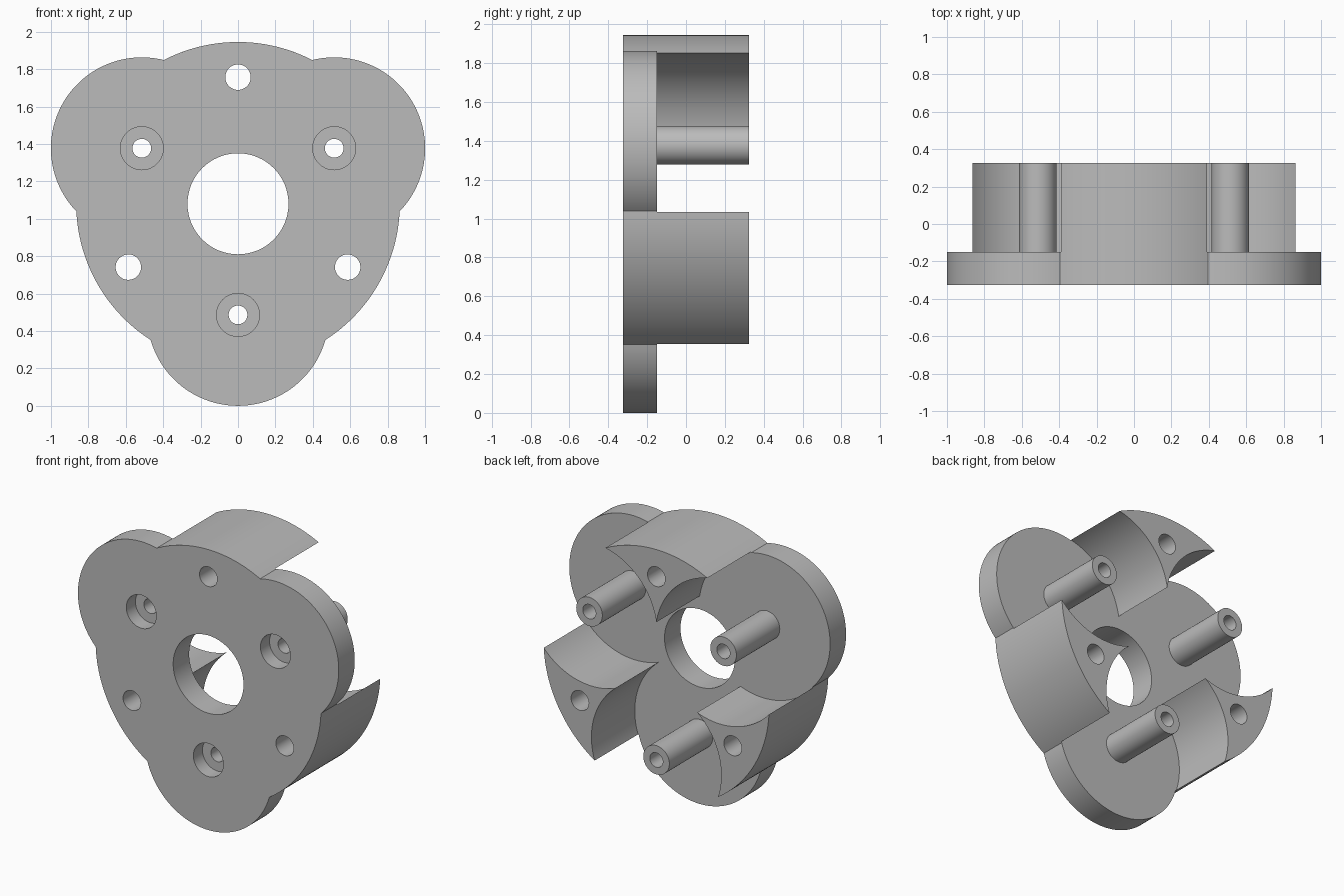
import bpy, bmesh, math
from mathutils import Matrix

if "Cube" in bpy.data.objects:
    bpy.data.objects.remove(bpy.data.objects["Cube"], do_unlink=True)

# Main dimensions; the outline lies in the XZ plane, depth runs along Y
CENTRE = complex(0, 1.08)
FRONT, STEP, BACK = -0.325, -0.15, 0.325
DISC_R, LOBE_R, LOBE_D = 0.865, 0.486, 0.594
POCKET_D, POCKET_R = 0.568, 0.498
LOBE_ANGLES = (30, 150, 270)
WEDGE_ANGLES = (90, 210, 330)

grey = bpy.data.materials.new("grey")
grey.use_nodes = True
grey.diffuse_color = (0.5, 0.5, 0.5, 1)
grey.node_tree.nodes["Principled BSDF"].inputs["Base Color"].default_value = (0.5, 0.5, 0.5, 1)


def polar(r, deg):
    a = math.radians(deg)
    return complex(r * math.cos(a), r * math.sin(a))


def arc(c, p, q, n=40):
    """Points on the short arc from p to q around c, without q."""
    a0 = math.atan2((p - c).imag, (p - c).real)
    a1 = math.atan2((q - c).imag, (q - c).real)
    sweep = (a1 - a0 + math.pi) % math.tau - math.pi
    return [c + polar(abs(p - c), math.degrees(a0 + sweep * i / n)) for i in range(n)]


def circle(c, r, n=64):
    return [c + polar(r, 360 * i / n) for i in range(n)]


def corner(d, r):
    """Half angle at which a circle at distance d crosses the disc rim."""
    return math.degrees(math.acos((DISC_R**2 + d**2 - r**2) / (2 * DISC_R * d)))


def prism(name, points, y0, y1):
    bm = bmesh.new()
    face = bm.faces.new([bm.verts.new((p.real, y0, p.imag + CENTRE.imag)) for p in points])
    out = bmesh.ops.extrude_face_region(bm, geom=[face])
    top = [g for g in out["geom"] if isinstance(g, bmesh.types.BMVert)]
    bmesh.ops.translate(bm, verts=top, vec=(0, y1 - y0, 0))
    bmesh.ops.recalc_face_normals(bm, faces=bm.faces)
    mesh = bpy.data.meshes.new(name)
    bm.to_mesh(mesh)
    bm.free()
    mesh.materials.append(grey)
    ob = bpy.data.objects.new(name, mesh)
    bpy.context.collection.objects.link(ob)
    return ob


def drill(ob, holes):
    """Cut round holes given as (centre, radius, y0, y1)."""
    for c, r, y0, y1 in holes:
        cutter = prism("cutter", circle(c, r), y0, y1)
        cutter.hide_render = True
        mod = ob.modifiers.new("hole", "BOOLEAN")
        mod.operation, mod.solver, mod.object = "DIFFERENCE", "EXACT", cutter
        bpy.context.view_layer.update()
        graph = bpy.context.evaluated_depsgraph_get()
        mesh = bpy.data.meshes.new_from_object(ob.evaluated_get(graph))
        ob.modifiers.clear()
        ob.data = mesh
        bpy.data.objects.remove(cutter, do_unlink=True)


def smooth(ob):
    bpy.ops.object.select_all(action="DESELECT")
    ob.select_set(True)
    bpy.context.view_layer.objects.active = ob
    bpy.ops.object.shade_smooth_by_angle(angle=math.radians(30))


# Plate: a disc with three round lobes
outline = []
half = corner(LOBE_D, LOBE_R)
for a in LOBE_ANGLES:
    p, q = polar(DISC_R, a - half), polar(DISC_R, a + half)
    outline += arc(polar(LOBE_D, a), p, q, 64)
    outline += arc(0j, q, polar(DISC_R, a + 120 - half))
plate = prism("mounting_plate", outline, FRONT, STEP)

# Bore, rim holes, screw holes and their counterbores
through = (FRONT - 0.1, STEP + 0.1)
holes = [(0j, 0.27, *through)]
for a in WEDGE_ANGLES:
    holes.append((polar(0.677, a), 0.068, *through))
for a in LOBE_ANGLES:
    holes.append((polar(LOBE_D, a), 0.05, *through))
    holes.append((polar(LOBE_D, a), 0.115, FRONT - 0.1, FRONT + 0.1))
drill(plate, holes)
smooth(plate)

# Wedge spacers: disc sectors with hollowed sides meeting in a point
half = 60 - corner(POCKET_D, POCKET_R)
tip_r = POCKET_D / 2 + math.sqrt(POCKET_R**2 - 0.75 * POCKET_D**2)
for side, a in zip(("top", "right", "left"), WEDGE_ANGLES):
    p, q, tip = polar(DISC_R, a - half), polar(DISC_R, a + half), polar(tip_r, a)
    shape = arc(0j, p, q)
    shape += arc(polar(POCKET_D, a + 60), q, tip)
    shape += arc(polar(POCKET_D, a - 60), tip, p)
    wedge = prism(side + "_wedge_spacer", shape, STEP, BACK)
    drill(wedge, [(polar(0.677, a), 0.068, STEP - 0.1, BACK + 0.1)])
    smooth(wedge)

# Hollow screw posts on the lobes
for side, a in zip(("left", "right", "bottom"), LOBE_ANGLES):
    c = polar(LOBE_D, a)
    post = prism(side + "_screw_post", circle(c, 0.1), STEP, BACK)
    drill(post, [(c, 0.05, STEP - 0.1, BACK + 0.1)])
    smooth(post)
